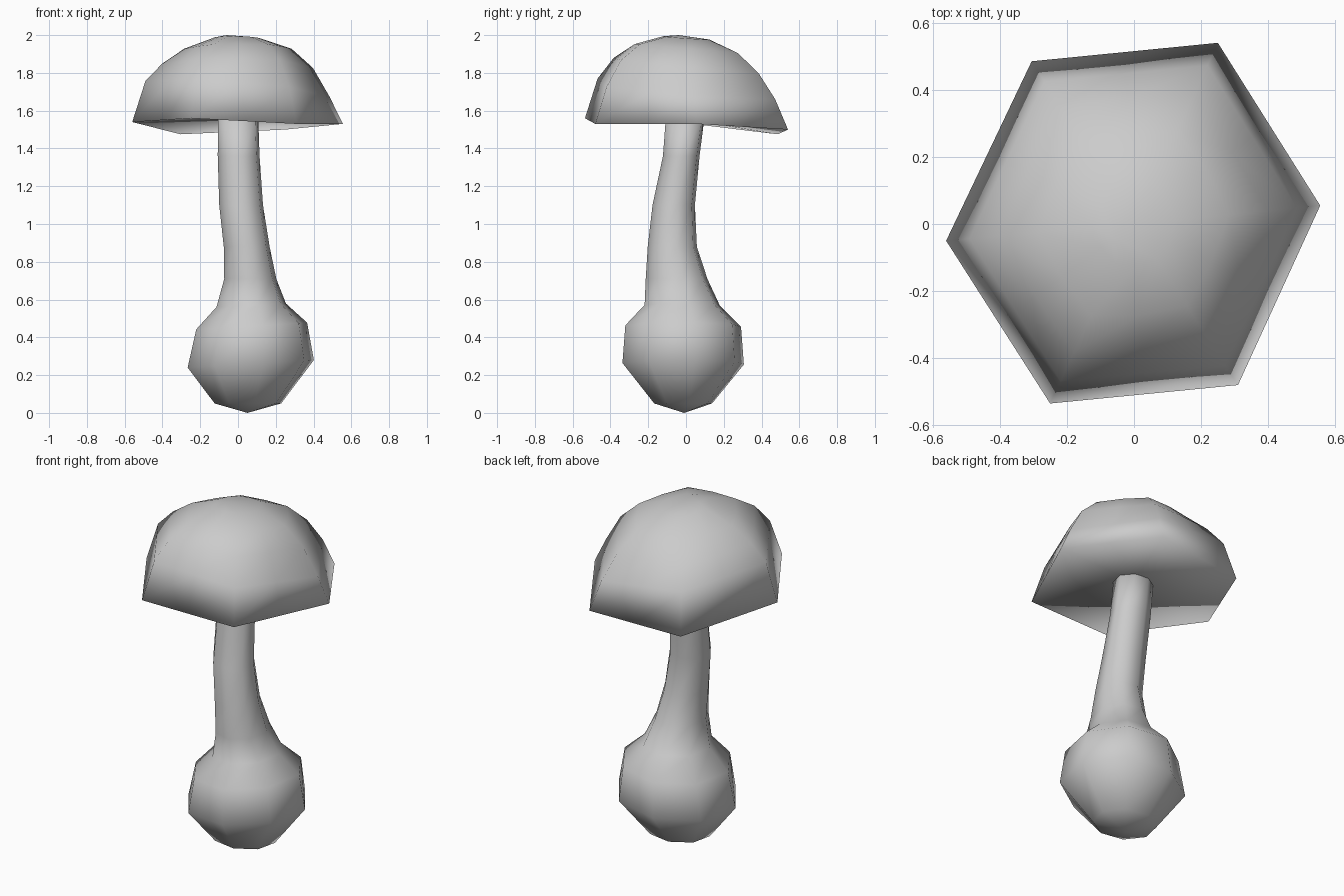
import bpy, bmesh, math
from mathutils import Vector

if "Cube" in bpy.data.objects:
    bpy.data.objects.remove(bpy.data.objects["Cube"])


def loft(name, rings, bottom, top):
    """Skin equal-length point rings; each end is a fan to a point or a flat face."""
    bm = bmesh.new()
    vr = [[bm.verts.new(p) for p in ring] for ring in rings]
    n = len(vr[0])
    for a, b in zip(vr, vr[1:]):
        for i in range(n):
            j = (i + 1) % n
            bm.faces.new((a[i], a[j], b[j], b[i]))
    for ring, tip in ((vr[0], bottom), (vr[-1], top)):
        if tip is None:
            bm.faces.new(ring)
            continue
        t = bm.verts.new(tip)
        for i in range(n):
            bm.faces.new((ring[i], ring[(i + 1) % n], t))
    bmesh.ops.recalc_face_normals(bm, faces=bm.faces)
    me = bpy.data.meshes.new(name)
    bm.to_mesh(me)
    bm.free()
    me.polygons.foreach_set("use_smooth", [True] * len(me.polygons))
    ob = bpy.data.objects.new(name, me)
    bpy.context.collection.objects.link(ob)
    return ob


def ellipse(x0, x1, y0, y1, z, tilt=0.0, n=8):
    """Ring of n points filling the given x and y extents, tilted along x."""
    k = math.cos(math.pi / n) ** 0.5
    pts = []
    for i in range(n):
        a = math.tau * (i + 0.25) / n
        dx = (x1 - x0) / 2 / k * math.cos(a)
        dy = (y1 - y0) / 2 / k * math.sin(a)
        pts.append(Vector(((x0 + x1) / 2 + dx, (y0 + y1) / 2 + dy, z + tilt * dx)))
    return pts


# Bulb and bent stem: x extent, y extent, height, tilt
levels = [
    (-0.12, 0.225, -0.165, 0.135, 0.05),
    (-0.26, 0.395, -0.33, 0.30, 0.26, 0.06),
    (-0.215, 0.36, -0.315, 0.285, 0.46, 0.06),
    (-0.11, 0.25, -0.215, 0.175, 0.57, 0.05),
    (-0.07, 0.20, -0.21, 0.11, 0.71),
    (-0.073, 0.165, -0.20, 0.055, 0.88),
    (-0.097, 0.13, -0.175, 0.045, 1.10),
    (-0.105, 0.112, -0.12, 0.07, 1.36),
    (-0.105, 0.105, -0.105, 0.095, 1.56),
]
loft("stem", [ellipse(*l) for l in levels], (0.05, -0.01, 0.0), None)

# Six-sided cap: uneven rim, then rings that round off toward the crown
rim = [Vector(p) for p in [
    (0.555, 0.055, 1.53), (0.25, 0.54, 1.50), (-0.305, 0.485, 1.475),
    (-0.56, -0.05, 1.54), (-0.25, -0.535, 1.56), (0.31, -0.48, 1.53)]]


def cap_ring(scale, z, bulge, tx, ty):
    """Scaled copy of the rim with bulged side middles on a tilted plane."""
    pts = []
    for i in range(6):
        a, b = rim[i], rim[(i + 1) % 6]
        for p, k in ((a, 1), ((a + b) / 2, bulge)):
            x, y = p.x * scale * k, p.y * scale * k
            pts.append(Vector((x, y, z + tx * x + ty * y)))
    return pts


base = [p for i in range(6) for p in (rim[i], (rim[i] + rim[(i + 1) % 6]) / 2)]
cap_rings = [
    base,
    cap_ring(0.875, 1.715, 1.0, -0.08, -0.08),
    cap_ring(0.715, 1.838, 1.02, -0.02, -0.10),
    cap_ring(0.51, 1.928, 1.05, 0.01, -0.09),
    cap_ring(0.22, 1.985, 1.1, -0.02, -0.07),
]
loft("cap", cap_rings, (0, 0, 1.555), (-0.06, -0.04, 2.0))
